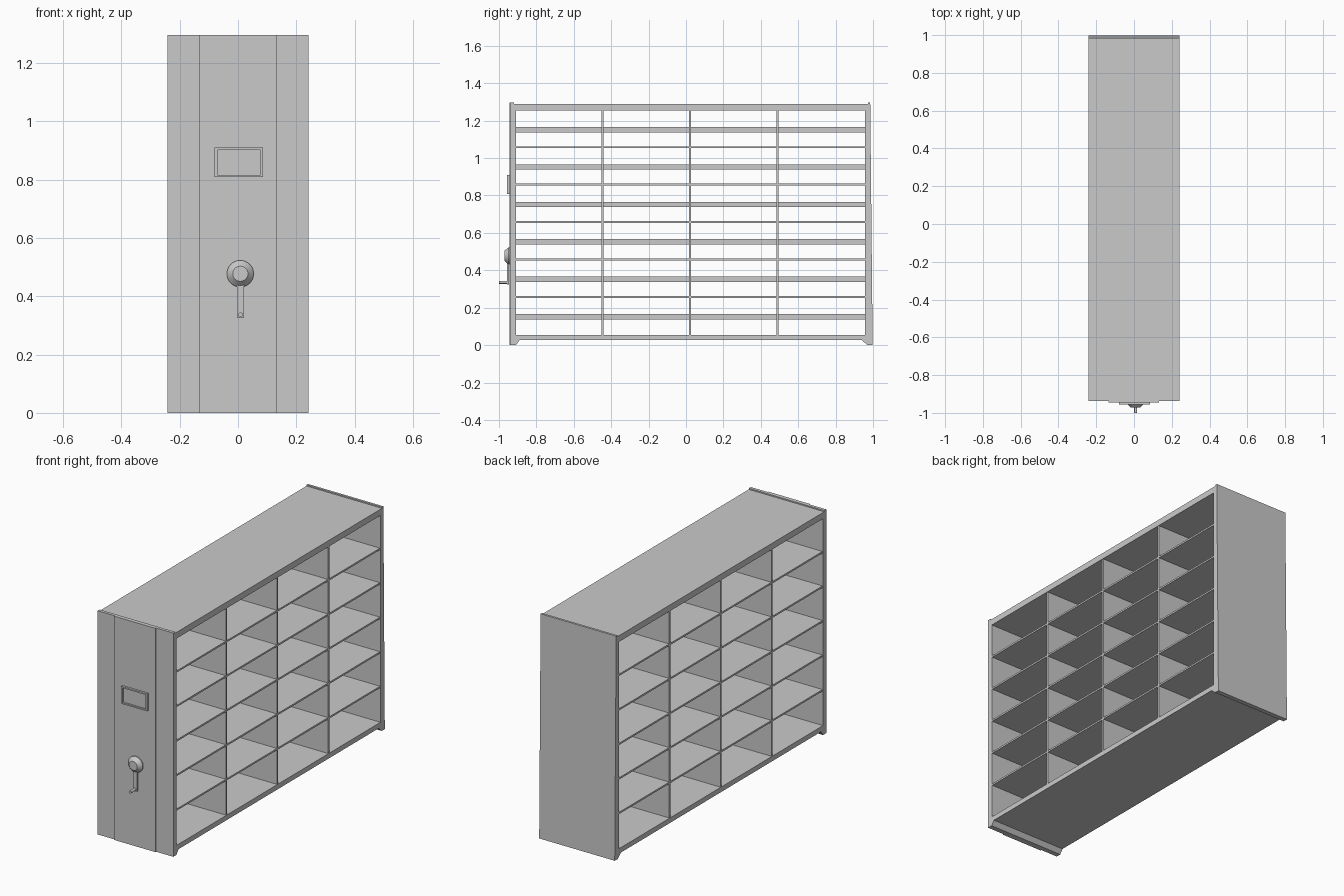
import bpy, bmesh, math

cube = bpy.data.objects.get("Cube")
if cube:
    bpy.data.objects.remove(cube)

grey = bpy.data.materials.new("painted_grey_steel")
grey.use_nodes = True
COLOUR = (0.59, 0.59, 0.59, 1)
grey.diffuse_color = COLOUR
grey.node_tree.nodes["Principled BSDF"].inputs["Base Color"].default_value = COLOUR

HALF = 0.242           # half width of the rack
FRONT, BACK = -0.908, 0.958


def finish(name, bm):
    bmesh.ops.recalc_face_normals(bm, faces=bm.faces)
    mesh = bpy.data.meshes.new(name)
    bm.to_mesh(mesh)
    bm.free()
    mesh.materials.append(grey)
    obj = bpy.data.objects.new(name, mesh)
    bpy.context.collection.objects.link(obj)
    return obj


def box(name, x, y, z):
    bm = bmesh.new()
    bmesh.ops.create_cube(bm, size=1)
    for v in bm.verts:
        v.co = [a + (c + 0.5) * (b - a) for c, (a, b) in zip(v.co, (x, y, z))]
    return finish(name, bm)


def side_profile(name, points):
    """Extrude a (y, z) outline across the whole width."""
    bm = bmesh.new()
    face = bm.faces.new([bm.verts.new((-HALF, y, z)) for y, z in points])
    out = bmesh.ops.extrude_face_region(bm, geom=[face])
    for v in out["geom"]:
        if isinstance(v, bmesh.types.BMVert):
            v.co.x = HALF
    return finish(name, bm)


def turned(name, x, z, rings, sides=32):
    """Round part about a y axis from (radius, y) rings."""
    bm = bmesh.new()
    loops = []
    for r, y in rings:
        loops.append([bm.verts.new((x + r * math.cos(2 * math.pi * i / sides), y,
                                    z + r * math.sin(2 * math.pi * i / sides)))
                      for i in range(sides)])
    for a, b in zip(loops, loops[1:]):
        for i in range(sides):
            j = (i + 1) % sides
            bm.faces.new((a[i], a[j], b[j], b[i]))
    bm.faces.new(loops[0])
    bm.faces.new(loops[-1])
    obj = finish(name, bm)
    bpy.ops.object.select_all(action="DESELECT")
    obj.select_set(True)
    bpy.context.view_layer.objects.active = obj
    bpy.ops.object.shade_smooth_by_angle(angle=math.radians(35))
    return obj


# End panels with chamfered feet, the back one slightly tapered
side_profile("front_end_panel", [(-0.938, 0), (-0.909, 0), (-0.89, 0.026), (FRONT, 0.026),
                                 (FRONT, 1.289), (-0.92, 1.289), (-0.92, 1.296), (-0.938, 1.296)])
side_profile("back_end_panel", [(0.998, 0), (0.971, 0), (0.94, 0.026), (BACK, 0.026),
                                (BACK, 1.289), (0.972, 1.289), (0.972, 1.296), (0.985, 1.296)])

# Top and base decks
box("top_deck", (-HALF, HALF), (FRONT, BACK), (1.253, 1.289))
box("base_deck", (-HALF, HALF), (FRONT, BACK), (0.026, 0.055))

# Thin full-depth shelves, with a taller centre rail halfway up each bay
for i in range(6):
    z = 0.152 + 0.2 * i
    box("centre_rail", (-0.006, 0.006), (FRONT, BACK), (z - 0.014, z + 0.014))
    if i < 5:
        box("shelf", (-HALF + 0.003, HALF - 0.003), (FRONT, BACK), (z + 0.101, z + 0.111))

# Upright dividers
for y in (-0.446, 0.021, 0.489):
    box("divider", (-HALF + 0.003, HALF - 0.003), (y - 0.006, y + 0.006), (0.05, 1.256))

# Raised front cover
box("front_cover", (-0.134, 0.132), (-0.944, -0.93), (0, 1.296))

# Label holder: rim around a recessed card
box("label_card", (-0.075, 0.08), (-0.947, -0.94), (0.815, 0.905))
for x in (-0.08, 0.077):
    box("label_rim_side", (x, x + 0.009), (-0.956, -0.94), (0.808, 0.909))
for z in (0.808, 0.901):
    box("label_rim_rail", (-0.08, 0.086), (-0.956, -0.94), (z, z + 0.008))

# Crank: hub, arm and grip
turned("crank_hub", 0.008, 0.477, [(0.046, -0.94), (0.046, -0.95), (0.026, -0.971)])
box("crank_arm", (-0.003, 0.021), (-0.956, -0.947), (0.325, 0.46))
turned("crank_grip", 0.009, 0.336, [(0.008, -0.95), (0.008, -1.0)], 16)
